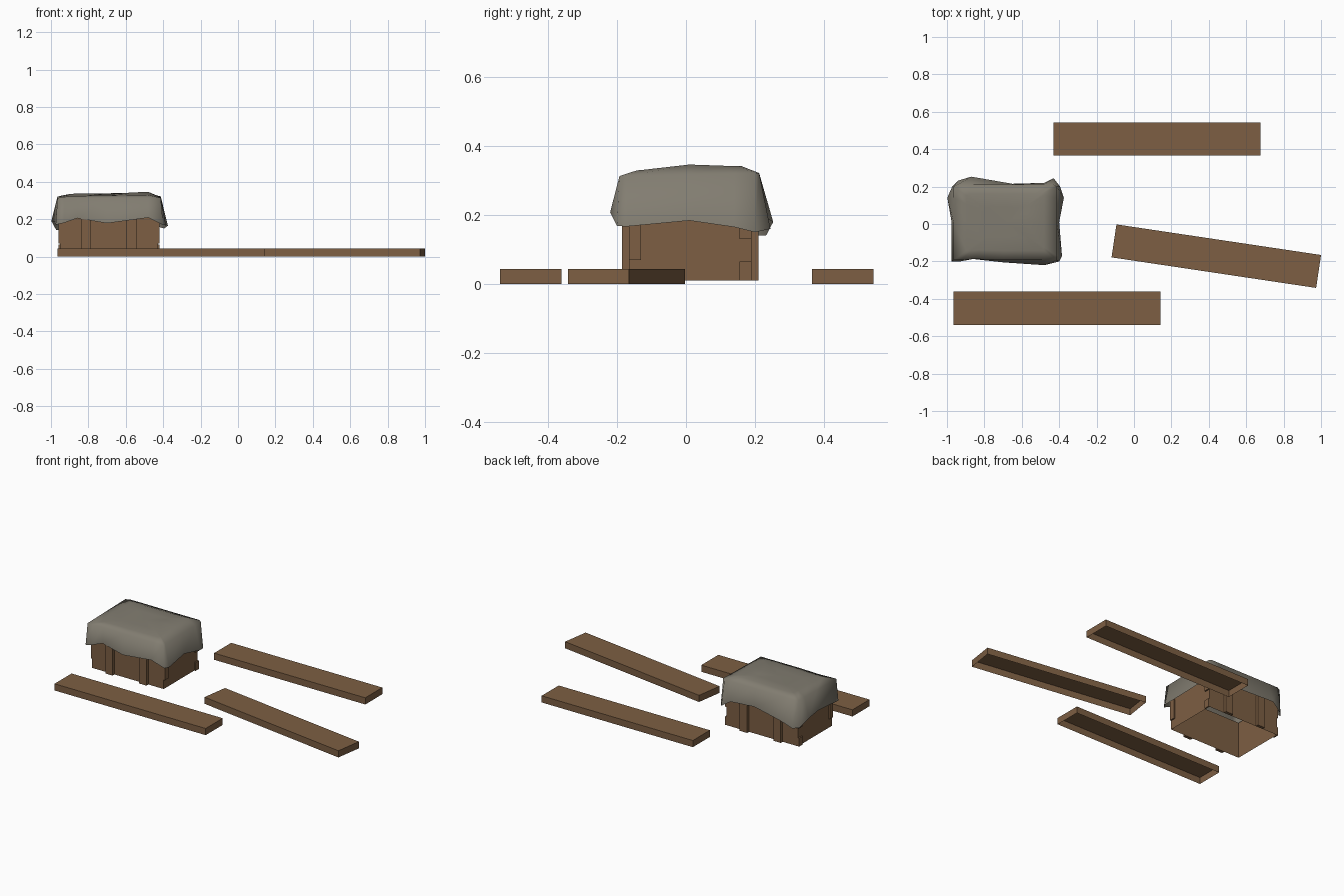
import bpy, bmesh, math
from mathutils import Matrix, Vector

if "Cube" in bpy.data.objects:
    bpy.data.objects.remove(bpy.data.objects["Cube"])


def material(name, rgb):
    m = bpy.data.materials.new(name)
    m.diffuse_color = (*rgb, 1)
    m.use_nodes = True
    m.node_tree.nodes["Principled BSDF"].inputs["Base Color"].default_value = m.diffuse_color
    return m


WOOD = material("brown wood", (0.205, 0.114, 0.056))
CLOTH = material("grey cloth", (0.223, 0.205, 0.165))


def finish(name, bm, mat):
    bmesh.ops.recalc_face_normals(bm, faces=bm.faces)
    me = bpy.data.meshes.new(name)
    bm.to_mesh(me)
    bm.free()
    me.materials.append(mat)
    ob = bpy.data.objects.new(name, me)
    bpy.context.collection.objects.link(ob)
    return ob


def box(name, x0, x1, y0, y1, z0, z1, open_sides=()):
    """Box with the faces pointing along open_sides (+1 up, -1 down) removed."""
    bm = bmesh.new()
    bmesh.ops.create_cube(bm, size=1, matrix=Matrix.Translation(
        ((x0 + x1) / 2, (y0 + y1) / 2, (z0 + z1) / 2))
        @ Matrix.Diagonal((x1 - x0, y1 - y0, z1 - z0, 1)))
    gone = [f for f in bm.faces if round(f.normal.z) in open_sides and abs(f.normal.z) > .5]
    bmesh.ops.delete(bm, geom=gone, context='FACES')
    return finish(name, bm, WOOD)


# Three loose planks, hollow underneath
for i, (cx, cy, ang) in enumerate([(0.122, 0.455, 0), (-0.412, -0.45, 0), (0.44, -0.172, -8.5)]):
    p = box(f"plank_{i + 1}", -0.553, 0.553, -0.089, 0.089, 0, 0.044, (-1,))
    p.location = (cx, cy, 0)
    p.rotation_euler.z = math.radians(ang)

# Crate walls, open above and below
X0, X1, Y0, Y1 = -0.952, -0.428, -0.165, 0.19
box("crate_walls", X0, X1, Y0, Y1, 0.01, 0.25, (1, -1))

# Upright slats on the front and back
for i, (a, b) in enumerate([(-0.84, -0.788), (-0.595, -0.54)]):
    box(f"front_slat_{i + 1}", a, b, Y0 - 0.02, Y0, 0.01, 0.25)
    box(f"back_slat_{i + 1}", a, b, Y1, Y1 + 0.02, 0.01, 0.25)

# Finger joint plates at the crate corners
for side, xa, xb in (("left", X0 - 0.009, X0), ("right", X1, X1 + 0.009)):
    box(f"{side}_front_joint", xa, xb, Y0, Y0 + 0.035, 0.07, 0.2)
    box(f"{side}_back_joint_low", xa, xb, Y1 - 0.035, Y1, 0.01, 0.065)
    box(f"{side}_back_joint_high", xa, xb, Y1 - 0.035, Y1, 0.13, 0.2)

# Draped cloth: wavy hem, shoulder ring and a gently domed top
hem = [(-0.975, -0.20, .17), (-0.93, -0.20, .18), (-0.86, -0.187, .205), (-0.70, -0.205, .178),
       (-0.48, -0.22, .208), (-0.40, -0.20, .168), (-0.385, -0.17, .167), (-0.40, 0.01, .184),
       (-0.375, 0.14, .165), (-0.395, 0.20, .15), (-0.43, 0.245, .16), (-0.48, 0.22, .19),
       (-0.65, 0.215, .20), (-0.87, 0.253, .18), (-0.94, 0.232, .14), (-0.972, 0.20, .142),
       (-0.998, 0.14, .19), (-0.975, 0.01, .185)]
C = Vector((-0.688, 0.01, 0))


def top_height(x, y):
    bump = 0.012 * math.exp(-((x + 0.49) / .14) ** 2 - ((y - .01) / .1) ** 2)
    return 0.332 + 0.04 * (y - 0.01) + 0.012 * (x - C.x) + bump


bm = bmesh.new()
rings = [[bm.verts.new(p) for p in hem]]
shoulder = [Vector((min(max(x, -0.965), -0.413), min(max(y, -0.193), 0.212), 0.317 + 0.02 * y))
            for x, y, z in hem]
rings.append([bm.verts.new(p) for p in shoulder])
for s in (0.75, 0.4):
    ring = []
    for p in shoulder:
        q = C + (p - C) * s
        q.z = top_height(q.x, q.y)
        ring.append(bm.verts.new(q))
    rings.append(ring)
n = len(hem)
for lo, hi in zip(rings, rings[1:]):
    for i in range(n):
        j = (i + 1) % n
        bm.faces.new((lo[i], lo[j], hi[j], hi[i]))
peak = bm.verts.new((C.x, C.y, top_height(C.x, C.y)))
for i in range(n):
    bm.faces.new((rings[-1][i], rings[-1][(i + 1) % n], peak))
for f in bm.faces:
    f.smooth = True
finish("cloth_cover", bm, CLOTH)
